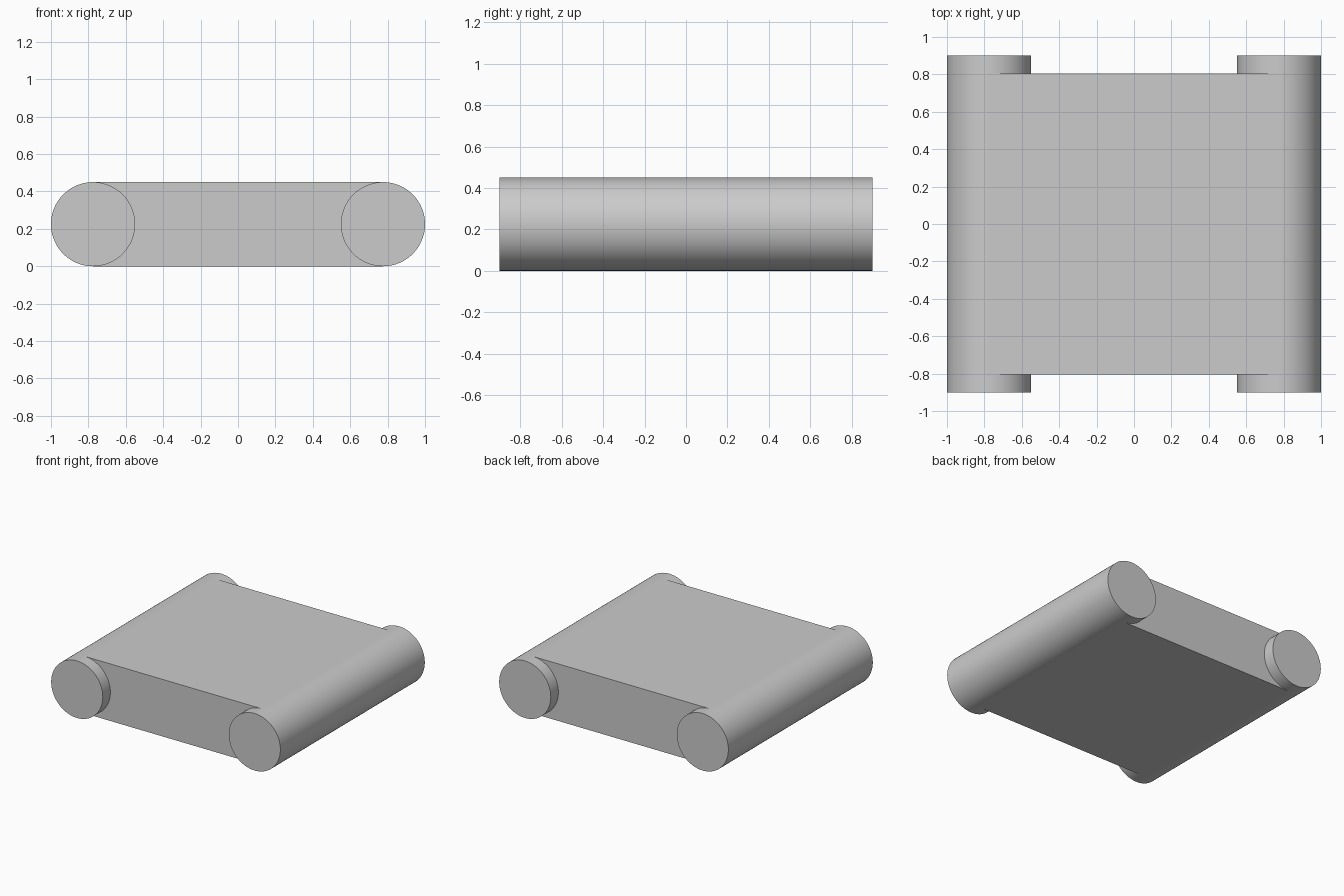
import bpy
import math

RADIUS = 0.225
ROLL_X = 0.775
ROLL_LENGTH = 1.8
SLAB_DEPTH = 1.61

# Remove the default cube
default = bpy.data.objects.get("Cube")
if default:
    bpy.data.objects.remove(default, do_unlink=True)

# Single grey material
COLOR = (0.6, 0.6, 0.6, 1.0)
grey = bpy.data.materials.new("light_grey")
grey.use_nodes = True
grey.diffuse_color = COLOR
for node in grey.node_tree.nodes:
    if node.type == 'BSDF_PRINCIPLED':
        node.inputs["Base Color"].default_value = COLOR


def finish(name):
    obj = bpy.context.object
    obj.name = name
    obj.data.materials.append(grey)
    return obj


# Long side rolls with flat ends
for side, name in ((1, "left_roll"), (-1, "right_roll")):
    bpy.ops.mesh.primitive_cylinder_add(
        vertices=96, radius=RADIUS, depth=ROLL_LENGTH,
        location=(side * ROLL_X, 0, RADIUS), rotation=(math.pi / 2, 0, 0))
    finish(name)
    bpy.ops.object.transform_apply(location=False, rotation=True, scale=True)
    bpy.ops.object.shade_smooth_by_angle(angle=math.radians(30))

# Flat slab spanning between the roll axes
bpy.ops.mesh.primitive_cube_add(size=1, location=(0, 0, RADIUS))
slab = finish("centre_slab")
slab.scale = (2 * ROLL_X, SLAB_DEPTH, 2 * RADIUS)
bpy.ops.object.transform_apply(location=False, rotation=False, scale=True)
